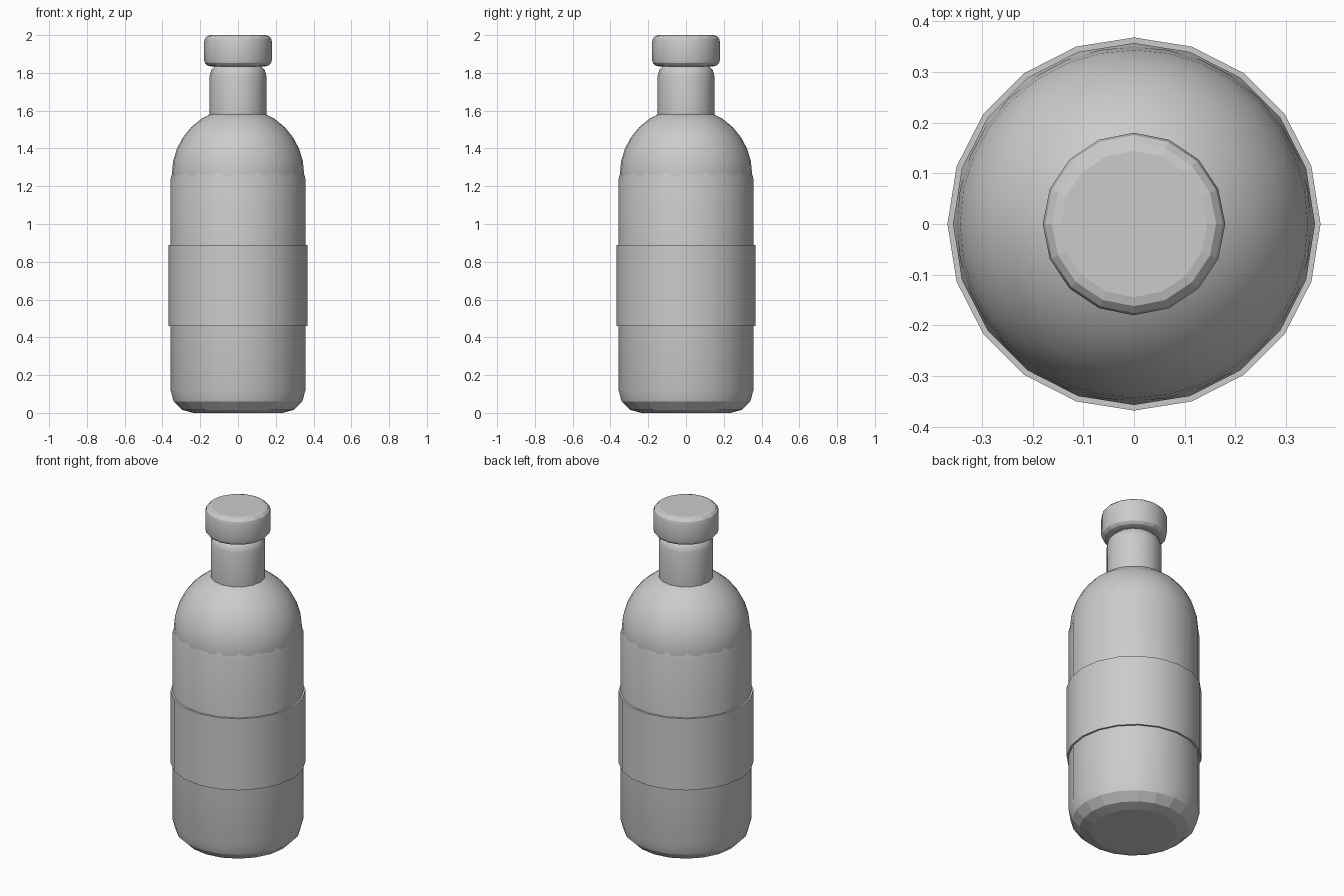
import bpy
import bmesh
import math

cube = bpy.data.objects.get("Cube")
if cube:
    bpy.data.objects.remove(cube, do_unlink=True)

# Single grey material
grey = bpy.data.materials.new("plain grey")
grey.use_nodes = True
grey.diffuse_color = (0.6, 0.6, 0.6, 1)
grey.node_tree.nodes["Principled BSDF"].inputs["Base Color"].default_value = (0.6, 0.6, 0.6, 1)


def finish(name, bm, flat_slopes=False):
    """Make the object, smooth it, and optionally keep steep bevel faces flat."""
    mesh = bpy.data.meshes.new(name)
    bm.to_mesh(mesh)
    bm.free()
    mesh.materials.append(grey)
    obj = bpy.data.objects.new(name, mesh)
    bpy.context.collection.objects.link(obj)
    bpy.ops.object.select_all(action="DESELECT")
    obj.select_set(True)
    bpy.context.view_layer.objects.active = obj
    bpy.ops.object.shade_smooth_by_angle(angle=math.radians(35))
    for face in mesh.polygons:
        if flat_slopes and abs(face.normal.z) > 0.6:
            face.use_smooth = False
    return obj


def drum(name, radius, bottom, top, sides, bevel=0, flat_slopes=False):
    """Upright cylinder with a corner at +y and rounded rims."""
    bm = bmesh.new()
    bmesh.ops.create_cone(bm, cap_ends=True, segments=sides, radius1=radius,
                          radius2=radius, depth=top - bottom)
    bmesh.ops.translate(bm, verts=bm.verts, vec=(0, 0, (bottom + top) / 2))
    if bevel:
        rims = [e for e in bm.edges if abs(e.verts[0].co.z - e.verts[1].co.z) < 0.001]
        bmesh.ops.bevel(bm, geom=rims, offset=bevel, offset_type="OFFSET",
                        segments=3, profile=0.5, affect="EDGES")
    return finish(name, bm, flat_slopes)


# Main body with rounded foot and rounded upper rim
drum("body", 0.357, 0, 1.36, 20, 0.12, True)

# Label band wrapped round the body
drum("label_band", 0.368, 0.46, 0.89, 20)

# Domed shoulder
bm = bmesh.new()
bmesh.ops.create_uvsphere(bm, u_segments=32, v_segments=16, radius=0.35)
bmesh.ops.translate(bm, verts=bm.verts, vec=(0, 0, 1.265))
finish("shoulder", bm)

# Neck and stopper
drum("neck", 0.15, 1.4, 1.845, 16, 0.06)
drum("cap", 0.18, 1.835, 2.0, 16, 0.035, True)
